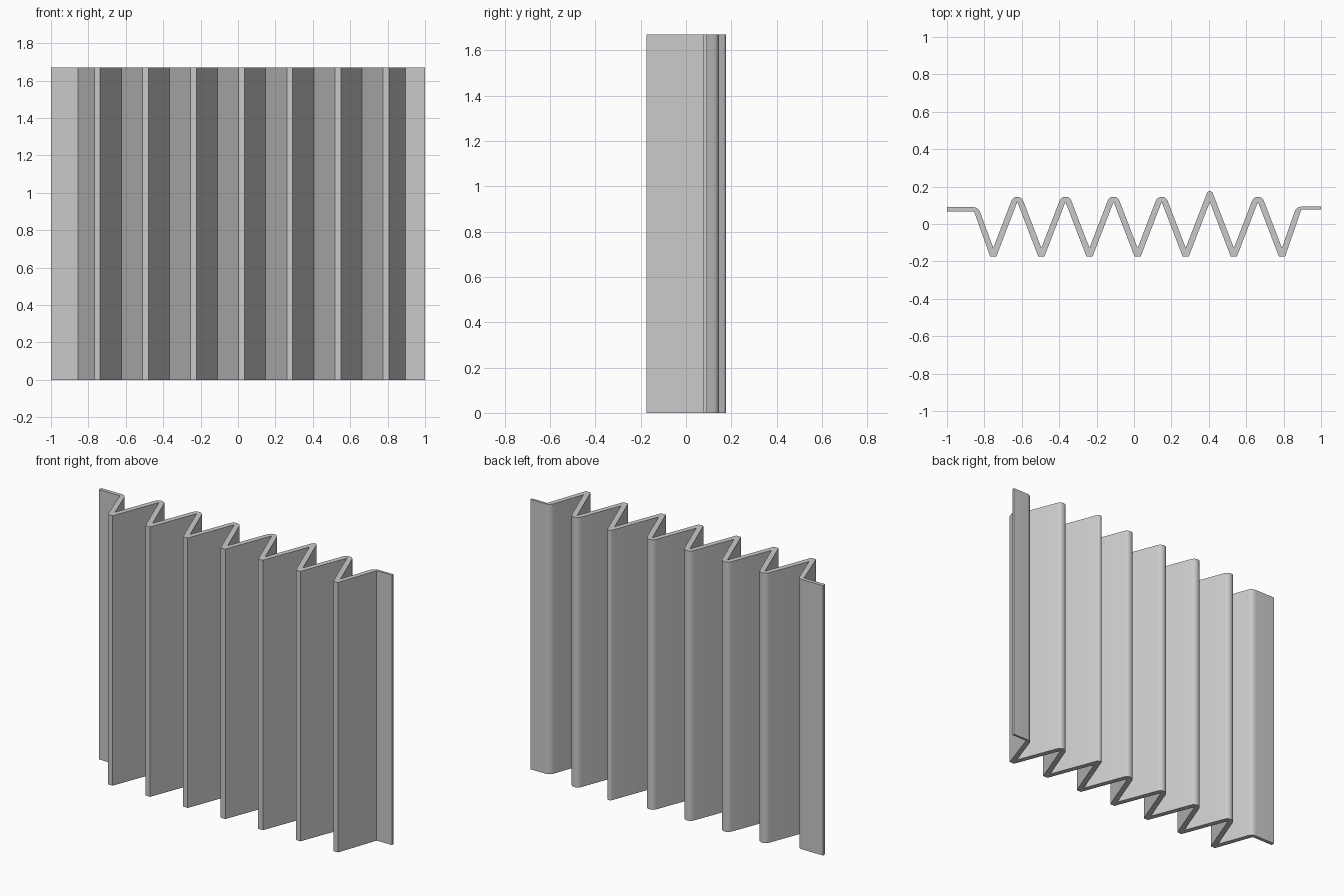
import bpy, bmesh, math
from mathutils import Vector

cube = bpy.data.objects.get("Cube")
if cube:
    bpy.data.objects.remove(cube, do_unlink=True)

HEIGHT = 1.67
FRONT = -0.175       # y of the front folds
PEAK = 0.118         # y of the inner rear creases
PITCH, FIRST, FOLDS = 0.2573, -0.7525, 7
HALF = 0.016         # half width of a front fold
WALL = 0.034         # sheet width measured along x
SLOPE = (PEAK - FRONT) / (PITCH / 2 - HALF)


def fillet(before, corner, after, radius, steps=8):
    """Points of a round that replaces a corner."""
    a, b = (before - corner).normalized(), (after - corner).normalized()
    half = a.angle(b) / 2
    centre = corner + (a + b).normalized() * radius / math.sin(half)
    start = (corner + a * radius / math.tan(half) - centre).normalized()
    end = (corner + b * radius / math.tan(half) - centre).normalized()
    return [centre + start.slerp(end, i / steps) * radius for i in range(steps + 1)]


def point(x, y):
    return Vector((x, y))


# Front side: end flange, sharp zigzag with narrow flats, end flange
front = [point(-1, 0.067), point(-0.855, 0.067)]
back = [point(-1, 0.09), point(-0.832, 0.09)]
radii = [0, 0.04]
for i in range(FOLDS):
    x = FIRST + i * PITCH
    front += [point(x - HALF, FRONT), point(x + HALF, FRONT)]
    back.append(point(x, FRONT + (WALL - HALF) * SLOPE))
    radii.append(0)
    if i < FOLDS - 1:
        front.append(point(x + PITCH / 2, PEAK))
        back.append(point(x + PITCH / 2, PEAK + WALL * SLOPE))
        radii.append(0.017 if i == 4 else 0.034)   # one tighter, taller fold
front += [point(0.895, 0.078), point(1, 0.078)]
back += [point(0.868, 0.093), point(1, 0.093)]
radii += [0.04, 0]

# Rear side: round the rear folds
rear = []
for i, (corner, radius) in enumerate(zip(back, radii)):
    rear += fillet(back[i - 1], corner, back[i + 1], radius) if radius else [corner]

# Extrude the closed profile upwards
bm = bmesh.new()
base = bm.faces.new([bm.verts.new((p.x, p.y, 0)) for p in front + rear[::-1]])
top = bmesh.ops.extrude_face_region(bm, geom=[base], use_keep_orig=True)["geom"]
bmesh.ops.translate(bm, vec=(0, 0, HEIGHT),
                    verts=[g for g in top if isinstance(g, bmesh.types.BMVert)])
bmesh.ops.recalc_face_normals(bm, faces=bm.faces)
mesh = bpy.data.meshes.new("pleated_sheet")
bm.to_mesh(mesh)
bm.free()
sheet = bpy.data.objects.new("pleated_sheet", mesh)
bpy.context.collection.objects.link(sheet)

# Plain grey finish
grey = bpy.data.materials.new("plain_grey")
grey.use_nodes = True
colour = (0.59, 0.59, 0.59, 1)
grey.diffuse_color = colour
grey.node_tree.nodes["Principled BSDF"].inputs["Base Color"].default_value = colour
mesh.materials.append(grey)

bpy.context.view_layer.objects.active = sheet
sheet.select_set(True)
bpy.ops.object.shade_smooth_by_angle(angle=math.radians(30))
